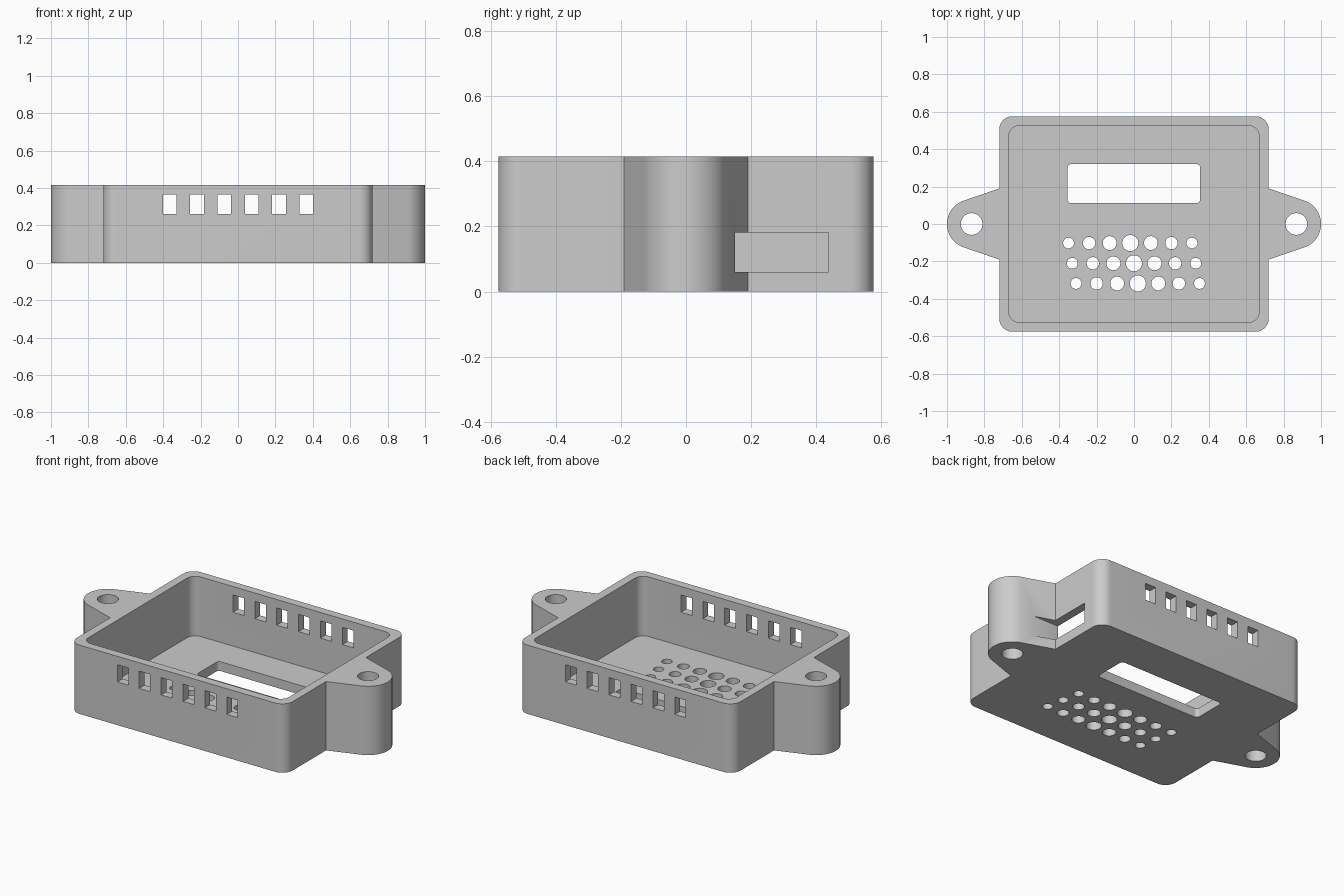
import bpy
import bmesh
from math import radians, cos, sin

HEIGHT, FLOOR = 0.415, 0.056
HALF_X, HALF_Y, WALL = 0.72, 0.576, 0.051
EAR_X, EAR_R, EAR_ROOT = 0.868, 0.132, 0.19

if "Cube" in bpy.data.objects:
    bpy.data.objects.remove(bpy.data.objects["Cube"])


def arc(cx, cy, r, start, end, steps=12):
    angles = [radians(start + (end - start) * i / steps) for i in range(steps + 1)]
    return [(cx + r * cos(a), cy + r * sin(a)) for a in angles]


def circle(cx, cy, r, steps=40):
    return arc(cx, cy, r, 0, 360, steps)[:-1]


def rounded(x0, x1, y0, y1, r):
    return (arc(x1 - r, y0 + r, r, -90, 0) + arc(x1 - r, y1 - r, r, 0, 90)
            + arc(x0 + r, y1 - r, r, 90, 180) + arc(x0 + r, y0 + r, r, 180, 270))


def rectangle(x0, x1, y0, y1):
    return [(x0, y0), (x1, y0), (x1, y1), (x0, y1)]


def prisms(name, shapes):
    """One object made of vertical prisms, each given as (outline, bottom, top)."""
    bm = bmesh.new()
    for outline, bottom, top in shapes:
        low = [bm.verts.new((x, y, bottom)) for x, y in outline]
        high = [bm.verts.new((x, y, top)) for x, y in outline]
        bm.faces.new(low[::-1])
        bm.faces.new(high)
        for i in range(len(low)):
            j = (i + 1) % len(low)
            bm.faces.new((low[i], low[j], high[j], high[i]))
    mesh = bpy.data.meshes.new(name)
    bm.to_mesh(mesh)
    bm.free()
    obj = bpy.data.objects.new(name, mesh)
    bpy.context.collection.objects.link(obj)
    return obj


def cut(target, name, shapes):
    """Subtract the prisms from the target, then discard them."""
    cutter = prisms(name, shapes)
    cutter.hide_render = True
    mod = target.modifiers.new(name, "BOOLEAN")
    mod.operation = "DIFFERENCE"
    mod.solver = "EXACT"
    mod.object = cutter
    bpy.context.view_layer.objects.active = target
    bpy.ops.object.modifier_apply(modifier=mod.name)
    bpy.data.objects.remove(cutter)


# Outer body with two mounting ears; the left half is the right half turned round
r = 0.07
half = (arc(HALF_X - r, r - HALF_Y, r, -90, 0) + [(HALF_X, -EAR_ROOT)]
        + arc(EAR_X, 0, EAR_R, -71, 71, 32) + [(HALF_X, EAR_ROOT)]
        + arc(HALF_X - r, HALF_Y - r, r, 0, 90))
case = prisms("enclosure_case", [(half + [(-x, -y) for x, y in half], 0, HEIGHT)])

# Open interior
ix, iy = HALF_X - WALL, HALF_Y - WALL
cut(case, "interior_cutter", [(rounded(-ix, ix, -iy, iy, 0.055), FLOOR, 0.6)])

# Screw holes through the ears
cut(case, "screw_hole_cutter", [(circle(s * EAR_X, 0, 0.058), -0.1, 0.6) for s in (-1, 1)])

# Display window in the floor
cut(case, "window_cutter", [(rounded(-0.356, 0.354, 0.112, 0.32, 0.02), -0.1, 0.2)])

# Speaker grille: three staggered rows, largest hole in the middle
radii = (0.043, 0.037, 0.033, 0.029)
grille = []
for row in (-1, 0, 1):
    for col in range(-3, 4):
        centre = (col * 0.11 + row * 0.02, -0.21 - row * 0.108)
        grille.append((circle(*centre, radii[abs(col)], 32), -0.1, 0.2))
cut(case, "grille_cutter", grille)

# Vent slits through the front and back walls
vents = []
for i in range(6):
    x = (i - 2.5) * 0.146
    vents.append((rectangle(x - 0.0365, x + 0.0365, -0.8, 0.8), 0.26, 0.364))
cut(case, "vent_cutter", vents)

# Connector slot in the left wall, notching the ear
cut(case, "slot_cutter", [(rectangle(0.64, 1.1, 0.15, 0.438), 0.06, 0.182)])

# Single grey plastic
grey = bpy.data.materials.new("grey_plastic")
grey.use_nodes = True
colour = (0.6, 0.6, 0.6, 1)
grey.diffuse_color = colour
grey.node_tree.nodes["Principled BSDF"].inputs["Base Color"].default_value = colour
case.data.materials.clear()
case.data.materials.append(grey)

bpy.ops.object.select_all(action="DESELECT")
case.select_set(True)
bpy.context.view_layer.objects.active = case
bpy.ops.object.shade_smooth_by_angle(angle=radians(30))
